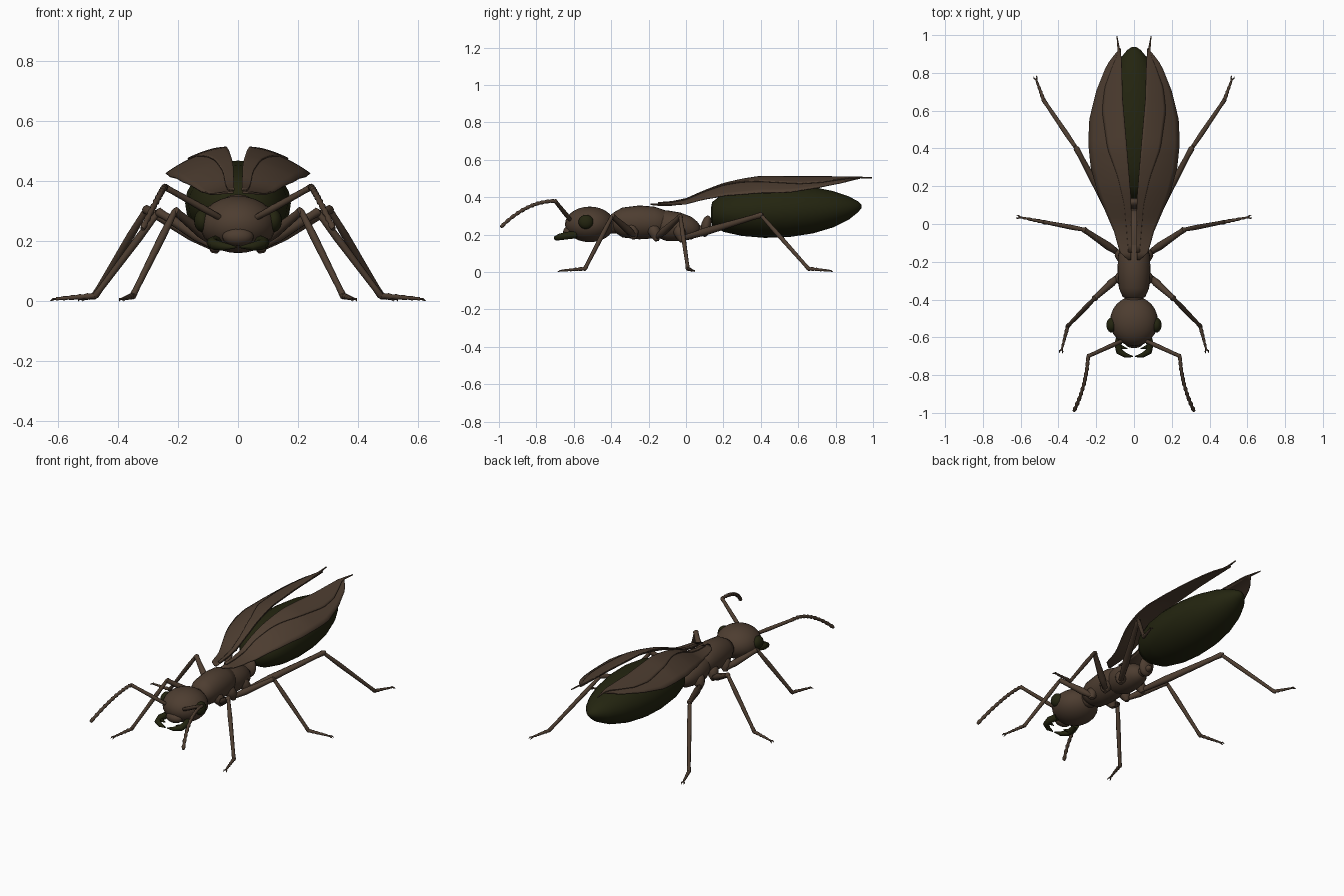
import bpy, bmesh, math
from mathutils import Vector, Matrix

cube = bpy.data.objects.get("Cube")
if cube:
    bpy.data.objects.remove(cube, do_unlink=True)


def material(name, colour):
    m = bpy.data.materials.new(name)
    m.use_nodes = True
    m.diffuse_color = (*colour, 1)
    bsdf = next(n for n in m.node_tree.nodes if n.type == 'BSDF_PRINCIPLED')
    bsdf.inputs["Base Color"].default_value = (*colour, 1)
    bsdf.inputs["Roughness"].default_value = 0.7
    return m


BROWN = material("chitin brown", (0.075, 0.047, 0.03))
DARK = material("dark olive", (0.017, 0.018, 0.005))


def finish(name, bm, mat, angle=50):
    bmesh.ops.recalc_face_normals(bm, faces=bm.faces)
    mesh = bpy.data.meshes.new(name)
    bm.to_mesh(mesh)
    bm.free()
    mesh.materials.append(mat)
    ob = bpy.data.objects.new(name, mesh)
    bpy.context.collection.objects.link(ob)
    bpy.ops.object.select_all(action='DESELECT')
    ob.select_set(True)
    bpy.context.view_layer.objects.active = ob
    bpy.ops.object.shade_smooth_by_angle(angle=math.radians(angle))
    return ob


def loft(name, rings, mat, sides=10):
    """Skin oval rings given as (centre, axis, width radius, height radius)."""
    bm = bmesh.new()
    loops = []
    for c, axis, rw, rh in rings:
        c, axis = Vector(c), Vector(axis).normalized()
        side = axis.cross(Vector((0, 0, 1)))
        side = side.normalized() if side.length > 1e-4 else Vector((1, 0, 0))
        up = side.cross(axis)
        angles = [math.tau * i / sides for i in range(sides)]
        loops.append([bm.verts.new(c + side * math.cos(a) * rw + up * math.sin(a) * rh) for a in angles])
    for a, b in zip(loops, loops[1:]):
        for i in range(sides):
            j = (i + 1) % sides
            bm.faces.new((a[i], a[j], b[j], b[i]))
    bm.faces.new(loops[0])
    bm.faces.new(loops[-1])
    return finish(name, bm, mat)


def tube(name, pts, radii, mat=BROWN, sides=8):
    pts = [Vector(p) for p in pts]
    last = len(pts) - 1
    rings = [(p, pts[min(i + 1, last)] - pts[max(i - 1, 0)], r, r)
             for i, (p, r) in enumerate(zip(pts, radii))]
    return loft(name, rings, mat, sides)


def limb(name, a, b, thick, thin):
    """Slightly swollen segment with rounded ends."""
    a, b = Vector(a), Vector(b)
    fractions = (-0.03, 0, 0.3, 0.9, 1, 1.03)
    radii = (thin * 0.5, thin, thick, thin, thin * 1.15, thin * 0.5)
    return tube(name, [a.lerp(b, t) for t in fractions], radii)


def ball(name, centre, size, mat=BROWN, tilt=0):
    bm = bmesh.new()
    bmesh.ops.create_uvsphere(bm, u_segments=24, v_segments=14, radius=1)
    bm.transform(Matrix.Translation(centre) @ Matrix.Rotation(tilt, 4, 'X') @ Matrix.Diagonal((*size, 1)))
    return finish(name, bm, mat)


def body(name, profile, mat, sides=24):
    """Rings along y from (y, bottom, top, half width)."""
    return loft(name, [((0, y, (lo + hi) / 2), (0, 1, 0), w, (hi - lo) / 2)
                       for y, lo, hi, w in profile], mat, sides)


# Head and body
ball("head", (0, -0.515, 0.255), (0.127, 0.132, 0.095))
ball("face_plate", (0, -0.622, 0.215), (0.052, 0.035, 0.032))
ball("neck", (0, -0.39, 0.255), (0.05, 0.05, 0.05))
body("front_thorax", [(-0.4, .24, .29, .03), (-0.385, .215, .32, .06), (-0.34, .185, .345, .08),
                      (-0.25, .175, .356, .087), (-0.17, .18, .35, .085),
                      (-0.11, .2, .33, .068), (-0.085, .23, .3, .035)], BROWN)
body("rear_thorax", [(-0.17, .19, .33, .06), (-0.1, .165, .33, .085), (-0.03, .165, .318, .082),
                     (0.03, .175, .295, .066), (0.06, .19, .27, .045), (0.075, .21, .25, .02)], BROWN)
ball("waist_link", (0, 0.08, 0.225), (0.028, 0.07, 0.025))
ball("waist_node", (0, 0.108, 0.245), (0.045, 0.028, 0.058), tilt=-0.2)
body("abdomen", [(0.135, .28, .35, .05), (0.14, .25, .375, .085), (0.2, .215, .42, .135),
                 (0.3, .193, .452, .165), (0.42, .183, .468, .176), (0.55, .187, .467, .173),
                 (0.68, .207, .455, .152), (0.79, .24, .432, .118), (0.87, .28, .405, .078),
                 (0.92, .32, .378, .037), (0.938, .342, .36, .01)], DARK)


# Wing outline and height
def lerp_table(table, y):
    for (y0, a), (y1, b) in zip(table, table[1:]):
        if y <= y1:
            return a + (b - a) * (y - y0) / (y1 - y0)
    return table[-1][1]


HEIGHT = [(-0.2, .362), (-0.08, .37), (0, .386), (.1, .43), (.2, .468), (.3, .492), (.4, .508), (1, .51)]


def wing(name, s, outer, inner, lift):
    bm = bmesh.new()
    start, end = outer[0][0], outer[-1][0]
    rows, cols = 30, 8
    grid = []
    for i in range(rows + 1):
        y = start + (end - start) * i / rows
        x0, x1 = lerp_table(inner, y), lerp_table(outer, y)
        row = []
        for j in range(cols + 1):
            x = x0 + (x1 - x0) * j / cols
            drop = 0.085 * (x / 0.24) ** 2
            row.append(bm.verts.new((s * x, y, lerp_table(HEIGHT, y) - drop + lift)))
        grid.append(row)
    for a, b in zip(grid, grid[1:]):
        for j in range(cols):
            bm.faces.new((a[j], a[j + 1], b[j + 1], b[j]))
    ob = finish(name, bm, BROWN)
    mod = ob.modifiers.new("thickness", 'SOLIDIFY')
    mod.thickness = 0.006
    mod.offset = 0


WIDE_OUT = [(-0.19, .03), (-0.15, .075), (-0.04, .105), (.16, .19), (.3, .228), (.42, .24), (.55, .236),
            (.7, .2), (.84, .145), (.9, .1), (.93, .075)]
WIDE_IN = [(-0.19, .015), (.13, .015), (.4, .037), (.66, .06), (.93, .07)]
SLIM_OUT = [(-0.15, .03), (.1, .05), (.25, .085), (.4, .14), (.6, .168), (.72, .155),
            (.83, .115), (.9, .085), (.995, .092)]
SLIM_IN = [(-0.15, .012), (.13, .015), (.4, .037), (.66, .06), (.88, .066), (.995, .089)]

# Paths of each leg: hip, knee, ankle, toe
LEGS = {
    "front": [(.078, -.275, .195), (.21, -.395, .3), (.35, -.54, .018), (.383, -.665, .008)],
    "middle": [(.08, -.155, .185), (.265, -.03, .297), (.475, .01, .018), (.605, .036, .008)],
    "rear": [(.08, -.02, .18), (.305, .4, .305), (.478, .655, .018), (.518, .765, .008)],
}

for side, s in (("left", 1), ("right", -1)):
    def flip(p):
        return Vector((s * p[0], p[1], p[2]))

    ball(side + "_eye", (s * 0.118, -0.535, 0.268), (0.028, 0.04, 0.038), DARK)
    wing(side + "_large_wing", s, WIDE_OUT, WIDE_IN, 0)
    wing(side + "_small_wing", s, SLIM_OUT, SLIM_IN, 0.006)

    # Hooked jaw with an inner tooth
    jaw = [(.07, -.59, .2), (.085, -.635, .195), (.078, -.675, .188), (.045, -.695, .182), (.006, -.702, .18)]
    tube(side + "_jaw", [flip(p) for p in jaw], (.02, .02, .018, .013, .003), DARK)
    tube(side + "_jaw_tooth", [flip((.075, -.65, .19)), flip((.035, -.66, .188))], (.013, .002), DARK)

    # Elbowed antenna with a beaded whip
    elbow = Vector((.243, -.7, .38))
    limb(side + "_antenna_base", flip((.055, -.615, .275)), flip(elbow), 0.012, 0.01)
    mid, tip = Vector((.25, -.85, .38)), Vector((.318, -.99, .24))
    beads = 22
    path = [elbow.lerp(mid, i / beads).lerp(mid.lerp(tip, i / beads), i / beads) for i in range(beads + 1)]
    tube(side + "_antenna_whip", [flip(p) for p in path],
         [0.0075 if i % 2 == 0 else 0.0115 for i in range(beads + 1)])

    for pair, points in LEGS.items():
        name = side + "_" + pair
        hip, knee, ankle, toe = [flip(p) for p in points]
        root = Vector((s * 0.05, hip.y - 0.03, 0.25))
        tube(name + "_hip", [root, root.lerp(hip, 0.4), root.lerp(hip, 0.8), hip + Vector((0, 0, -0.018))],
             (0.022, 0.034, 0.03, 0.012), BROWN, 12)
        limb(name + "_thigh", hip, knee, 0.021, 0.014)
        limb(name + "_shin", knee, ankle, 0.013, 0.010)
        # Jointed foot narrowing to a pair of claws
        steps = 10
        tube(name + "_foot", [ankle.lerp(toe, i / steps) for i in range(steps + 1)],
             [(0.012 - 0.006 * i / steps) * (1 if i % 2 == 0 else 0.75) for i in range(steps + 1)])
        ahead = (toe - ankle).normalized()
        across = ahead.cross(Vector((0, 0, 1)))
        for label, k in (("inner", -1), ("outer", 1)):
            tube(name + "_" + label + "_claw",
                 [toe, toe + ahead * 0.008 + across * k * 0.008, toe + ahead * 0.02 + across * k * 0.008 - Vector((0, 0, .006))],
                 (0.004, 0.004, 0.001), BROWN, 6)
